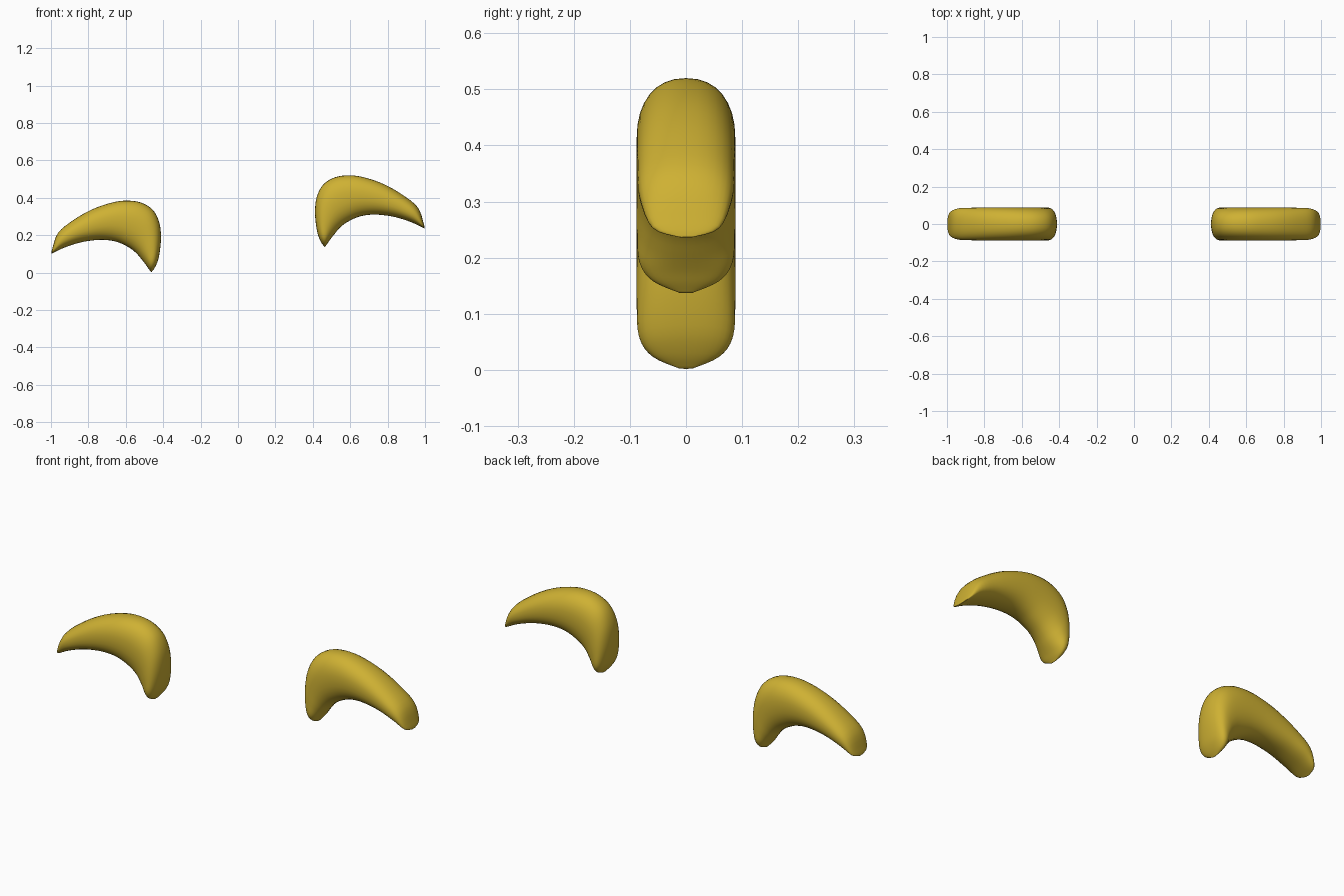
import bpy, bmesh, math
from mathutils import Vector

if "Cube" in bpy.data.objects:
    bpy.data.objects.remove(bpy.data.objects["Cube"])

gold = bpy.data.materials.new("mustard yellow")
gold.diffuse_color = (0.62, 0.44, 0.033, 1)
gold.use_nodes = True
gold.node_tree.nodes["Principled BSDF"].inputs["Base Color"].default_value = gold.diffuse_color

# Stations along the crescent: outer x, outer z, inner x, inner z, half width
STATIONS = [
    (.998, .237, .997, .236, .012),
    (.993, .262, .978, .246, .060),
    (.962, .348, .920, .272, .083),
    (.880, .416, .840, .297, .087),
    (.780, .473, .760, .309, .088),
    (.680, .508, .700, .309, .088),
    (.600, .520, .650, .300, .088),
    (.520, .510, .610, .284, .088),
    (.455, .470, .570, .261, .088),
    (.420, .400, .540, .235, .088),
    (.412, .310, .515, .205, .088),
    (.424, .215, .492, .176, .084),
    (.443, .165, .477, .154, .060),
    (.462, .138, .464, .137, .012),
]
STEPS, SIDES, POWER = 4, 32, 0.88


def catmull(p0, p1, p2, p3, t):
    return [0.5 * (2 * b + (c - a) * t + (2 * a - 5 * b + 4 * c - d) * t * t
                   + (3 * b - a - 3 * c + d) * t ** 3)
            for a, b, c, d in zip(p0, p1, p2, p3)]


def smooth_stations():
    n, out = len(STATIONS), []
    for i in range(n - 1):
        quad = [STATIONS[min(max(i + k, 0), n - 1)] for k in (-1, 0, 1, 2)]
        out += [catmull(*quad, s / STEPS) for s in range(STEPS)]
    return out + [STATIONS[-1]]


def soft(v):
    return math.copysign(abs(v) ** POWER, v)


def crescent(name, side, drop):
    bm = bmesh.new()
    rings = []
    for ox, oz, ix, iz, w in smooth_stations():
        outer, inner = Vector((ox, 0, oz)), Vector((ix, 0, iz))
        mid, half = (outer + inner) / 2, (outer - inner) / 2
        ring = []
        for k in range(SIDES):
            a = math.tau * k / SIDES
            p = mid + half * soft(math.cos(a)) + Vector((0, w * soft(math.sin(a)), 0))
            ring.append(bm.verts.new((side * p.x, p.y, p.z - drop)))
        rings.append(ring)
    for r, s in zip(rings, rings[1:]):
        for k in range(SIDES):
            j = (k + 1) % SIDES
            bm.faces.new((r[k], r[j], s[j], s[k]))
    bm.faces.new(rings[0])
    bm.faces.new(rings[-1])
    bmesh.ops.recalc_face_normals(bm, faces=bm.faces[:])
    for f in bm.faces:
        f.smooth = True
    mesh = bpy.data.meshes.new(name)
    bm.to_mesh(mesh)
    bm.free()
    mesh.materials.append(gold)
    obj = bpy.data.objects.new(name, mesh)
    bpy.context.collection.objects.link(obj)


# Right crescent sits higher; the left is its lowered mirror
crescent("right_eyebrow", 1, 0.0)
crescent("left_eyebrow", -1, 0.135)
